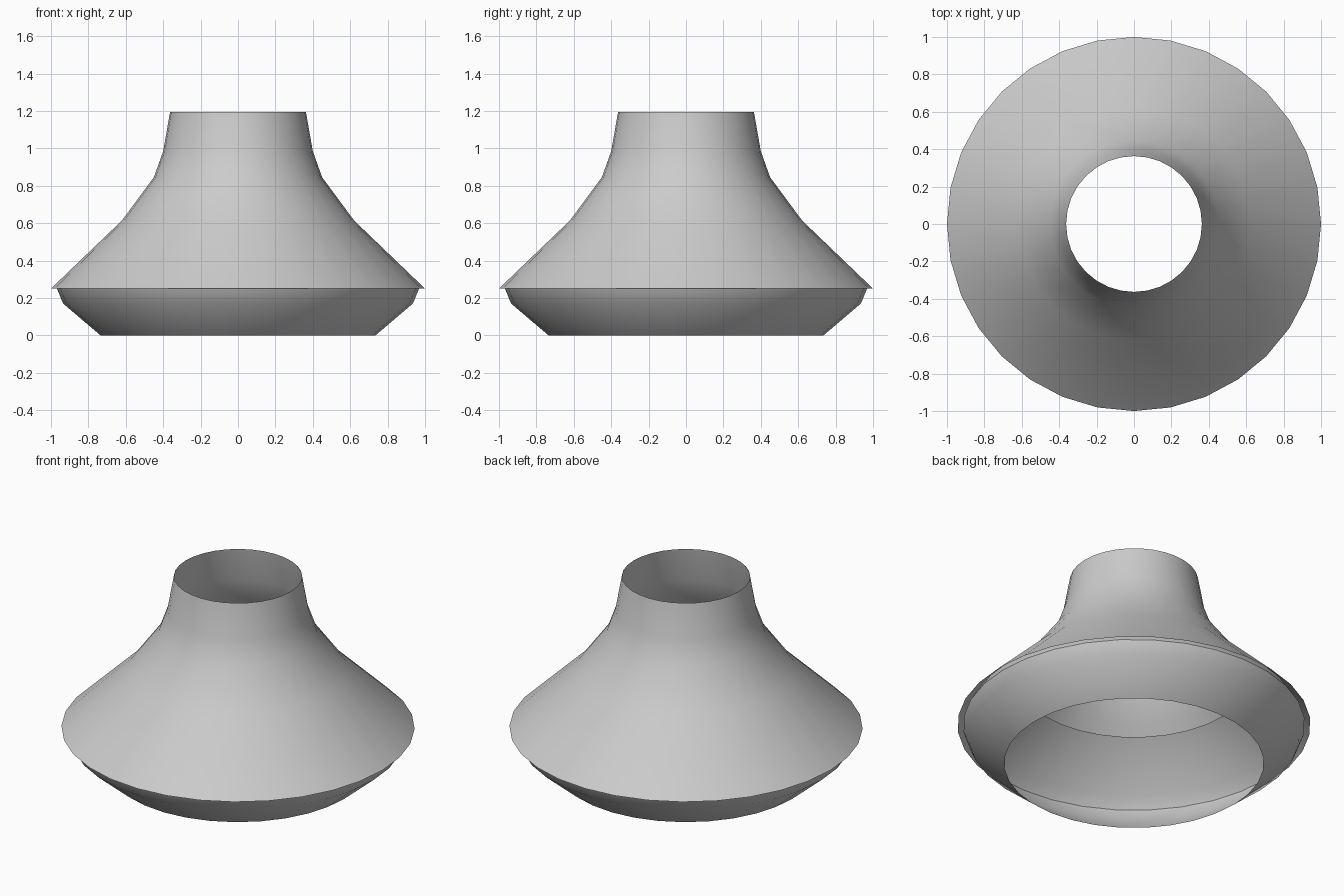
import bpy, bmesh, math

if "Cube" in bpy.data.objects:
    bpy.data.objects.remove(bpy.data.objects["Cube"])

SIDES = 32


def revolve(name, profile):
    """Open thin shell turned around z from (radius, height) points."""
    bm = bmesh.new()
    rings = []
    for r, z in profile:
        rings.append([bm.verts.new((r * math.cos(2 * math.pi * i / SIDES),
                                    r * math.sin(2 * math.pi * i / SIDES), z))
                      for i in range(SIDES)])
    for low, high in zip(rings, rings[1:]):
        for i in range(SIDES):
            j = (i + 1) % SIDES
            bm.faces.new((low[i], low[j], high[j], high[i]))
    mesh = bpy.data.meshes.new(name)
    bm.to_mesh(mesh)
    bm.free()
    obj = bpy.data.objects.new(name, mesh)
    bpy.context.collection.objects.link(obj)
    bpy.ops.object.select_all(action='DESELECT')
    obj.select_set(True)
    bpy.context.view_layer.objects.active = obj
    bpy.ops.object.shade_smooth_by_angle(angle=math.radians(40))
    return obj


# Flared bell with open neck and open lower rim
revolve("bell_shade", [(1.0, 0.25), (0.62, 0.615), (0.45, 0.845),
                       (0.40, 0.985), (0.363, 1.195)])

# Lower ring, tucked up inside the bell
revolve("lower_ring", [(0.735, 0.0), (0.935, 0.17), (0.968, 0.25),
                       (0.925, 0.32), (0.65, 0.545)])
